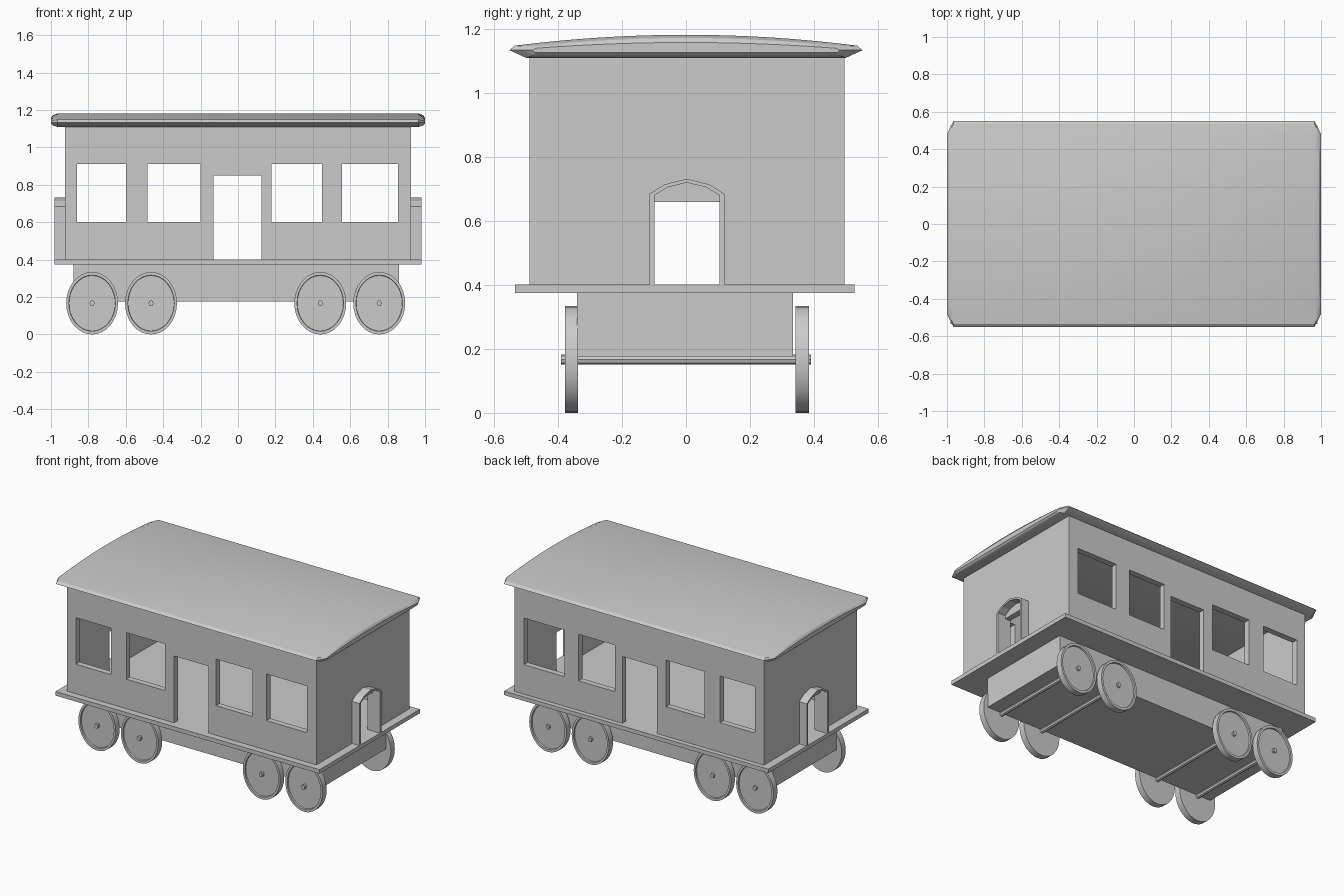
import bpy, bmesh, math

if "Cube" in bpy.data.objects:
    bpy.data.objects.remove(bpy.data.objects["Cube"])


def make(name, bm):
    bmesh.ops.recalc_face_normals(bm, faces=bm.faces)
    me = bpy.data.meshes.new(name)
    bm.to_mesh(me)
    bm.free()
    ob = bpy.data.objects.new(name, me)
    bpy.context.collection.objects.link(ob)
    return ob


def box(name, x0, x1, y0, y1, z0, z1):
    bm = bmesh.new()
    bmesh.ops.create_cube(bm, size=1)
    for v in bm.verts:
        v.co.x = x1 if v.co.x > 0 else x0
        v.co.y = y1 if v.co.y > 0 else y0
        v.co.z = z1 if v.co.z > 0 else z0
    return make(name, bm)


def loft(name, rings, cap=True, closed=False):
    """Skin a series of rings with equal point counts."""
    bm = bmesh.new()
    vs = [[bm.verts.new(p) for p in r] for r in rings]
    n = len(vs[0])
    pairs = list(zip(vs, vs[1:])) + ([(vs[-1], vs[0])] if closed else [])
    for a, b in pairs:
        for i in range(n):
            j = (i + 1) % n
            bm.faces.new((a[i], a[j], b[j], b[i]))
    if cap:
        bm.faces.new(vs[0])
        bm.faces.new(vs[-1])
    return make(name, bm)


def smooth(ob, deg=30):
    bpy.ops.object.select_all(action='DESELECT')
    ob.select_set(True)
    bpy.context.view_layer.objects.active = ob
    bpy.ops.object.shade_smooth_by_angle(angle=math.radians(deg))


def cut(ob, cutter):
    cutter.hide_render = True
    mod = ob.modifiers.new("opening", 'BOOLEAN')
    mod.operation = 'DIFFERENCE'
    mod.solver = 'EXACT'
    mod.object = cutter
    bpy.context.view_layer.objects.active = ob
    bpy.ops.object.modifier_apply(modifier=mod.name)
    bpy.data.objects.remove(cutter, do_unlink=True)


# Hollow carriage body with windows, side doors and end doorways
body = box("carriage_body", -0.925, 0.925, -0.49, 0.495, 0.40, 1.112)
cut(body, box("room_cutter", -0.885, 0.885, -0.45, 0.455, 0.3, 1.2))
for x0, x1 in ((-0.86, -0.60), (-0.485, -0.20), (0.18, 0.45), (0.555, 0.855)):
    cut(body, box("window_cutter", x0, x1, -0.7, 0.7, 0.60, 0.912))
cut(body, box("side_door_cutter", -0.13, 0.125, -0.7, 0.7, 0.3, 0.85))
cut(body, box("end_door_cutter", -1.2, 1.2, -0.10, 0.107, 0.3, 0.66))

# Floor platform and chassis
box("floor_platform", -0.98, 0.98, -0.535, 0.527, 0.375, 0.402)
box("chassis", -0.88, 0.862, -0.34, 0.335, 0.176, 0.376)


# Arched end door frames
def arch(w, spring, rise):
    pts = [(-w, 0.40), (-w, spring)]
    for y, f in ((-0.6, 0.62), (0, 1), (0.6, 0.62)):
        pts.append((w * y, spring + rise * f))
    return pts + [(w, spring), (w, 0.40)]


for s, side in ((-1, "left"), (1, "right")):
    outer, inner = arch(0.117, 0.685, 0.047), arch(0.102, 0.68, 0.04)
    sections = ((outer, 0.92), (outer, 0.98), (inner, 0.98), (inner, 0.92))
    loft(side + "_end_door_frame",
         [[(s * x, y + 0.003, z) for y, z in prof] for prof, x in sections],
         cap=False, closed=True)


# Curved roof with rounded eaves and chamfered corners
def roof_ring(x, w, crown, edge_top, edge, bottom, bw):
    pts = []
    n = 16
    for i in range(n + 1):
        t = -1 + 2 * i / n
        pts.append((x, t * w * 0.97, edge_top + (crown - edge_top) * (1 - t * t)))
    pts.append((x, w, edge))
    pts += [(x, bw, bottom), (x, -bw, bottom), (x, -w, edge)]
    return pts


ends = [(1.0, 0.482, 1.158, 1.140, 1.134, 1.126, 0.47),
        (0.99, 0.50, 1.172, 1.146, 1.134, 1.117, 0.48),
        (0.965, 0.552, 1.182, 1.148, 1.134, 1.110, 0.50)]
rings = [roof_ring(-e[0], *e[1:]) for e in ends]
rings += [roof_ring(*e) for e in reversed(ends)]
smooth(loft("roof", rings), 25)


# Slightly oval wheels with raised rims, and axles
def ring(x, y, r, n=32, squash=0.83, z=0.167):
    return [(x + squash * r * math.cos(2 * math.pi * i / n), y,
             z + r * math.sin(2 * math.pi * i / n)) for i in range(n)]


for k, x in enumerate((-0.78, -0.465, 0.44, 0.755), 1):
    for s, side in ((-1, "front"), (1, "back")):
        prof = ((0.34, 0.01), (0.34, 0.167), (0.382, 0.167), (0.382, 0.15),
                (0.372, 0.148), (0.372, 0.01))
        smooth(loft(f"{side}_wheel_{k}",
                    [ring(x, s * y + 0.003, r) for y, r in prof]))
    loft(f"axle_{k}", [ring(x, y, 0.016, 8) for y in (-0.39, 0.39)])
